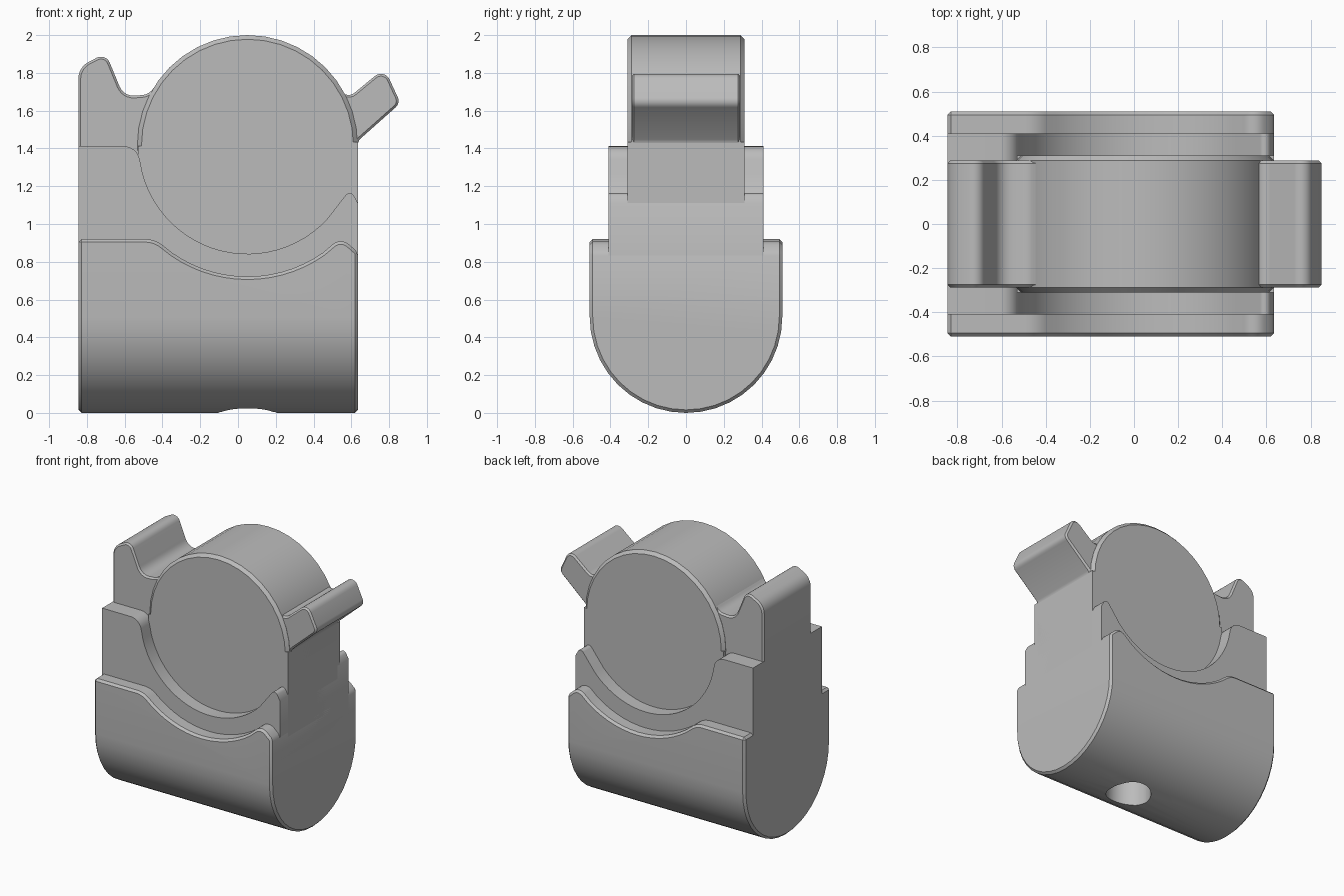
import bpy, bmesh, math
from mathutils import Vector

cube = bpy.data.objects.get("Cube")
if cube:
    bpy.data.objects.remove(cube, do_unlink=True)

grey = bpy.data.materials.new("mid grey")
grey.use_nodes = True
grey.diffuse_color = (0.5, 0.5, 0.5, 1)
grey.node_tree.nodes["Principled BSDF"].inputs["Base Color"].default_value = (0.5, 0.5, 0.5, 1)

LEFT, RIGHT = -0.845, 0.635   # ends of the block
CX, CZ = 0.05, 1.417          # centre of the round drum


def arc(radius, start, end, steps, cx=CX, cz=CZ):
    """Points along an arc, angles in degrees."""
    angles = [math.radians(start + (end - start) * i / steps) for i in range(steps + 1)]
    return [(cx + radius * math.cos(a), cz + radius * math.sin(a)) for a in angles]


def rounded(points, steps=6):
    """Outline whose corners (u, v, radius) are filleted."""
    out = []
    for i, p in enumerate(points):
        c = Vector(p[:2])
        if len(p) < 3:
            out.append(tuple(c))
            continue
        a = Vector(points[i - 1][:2]) - c
        b = Vector(points[(i + 1) % len(points)][:2]) - c
        half = a.angle(b) / 2
        t = min(p[2] / math.tan(half), 0.48 * a.length, 0.48 * b.length)
        radius = t * math.tan(half)
        a.normalize()
        b.normalize()
        centre = c + (a + b).normalized() * (radius / math.sin(half))
        first, last = c + a * t - centre, c + b * t - centre
        for k in range(steps + 1):
            d = first.slerp(last, k / steps)
            out.append(tuple(centre + d * (radius / d.length)))
    return out


def prism(name, outline, low, high, axis="Y"):
    """Extrude an outline along the chosen axis."""
    place = {"X": lambda u, v: (low, u, v),
             "Y": lambda u, v: (u, low, v),
             "Z": lambda u, v: (u, v, low)}[axis]
    step = {"X": (high - low, 0, 0), "Y": (0, high - low, 0), "Z": (0, 0, high - low)}[axis]
    bm = bmesh.new()
    face = bm.faces.new([bm.verts.new(place(u, v)) for u, v in outline])
    new = bmesh.ops.extrude_face_region(bm, geom=[face])["geom"]
    bmesh.ops.translate(bm, vec=step, verts=[g for g in new if isinstance(g, bmesh.types.BMVert)])
    bmesh.ops.recalc_face_normals(bm, faces=bm.faces)
    mesh = bpy.data.meshes.new(name)
    bm.to_mesh(mesh)
    bm.free()
    mesh.materials.append(grey)
    obj = bpy.data.objects.new(name, mesh)
    bpy.context.collection.objects.link(obj)
    return obj


def activate(obj):
    bpy.ops.object.select_all(action="DESELECT")
    obj.select_set(True)
    bpy.context.view_layer.objects.active = obj


def chamfer(obj, width):
    activate(obj)
    mod = obj.modifiers.new("chamfer", "BEVEL")
    mod.width, mod.segments = width, 1
    mod.limit_method, mod.angle_limit = "ANGLE", math.radians(40)
    mod.use_clamp_overlap = False
    bpy.ops.object.modifier_apply(modifier=mod.name)


def cut(obj, cutter, operation):
    cutter.hide_render = True
    activate(obj)
    mod = obj.modifiers.new("cut", "BOOLEAN")
    mod.object, mod.operation, mod.solver = cutter, operation, "EXACT"
    bpy.ops.object.modifier_apply(modifier=mod.name)
    bpy.data.objects.remove(cutter, do_unlink=True)


# Rounded base: a U-shaped bar trimmed by a dished top
u_shape = [(0.51, 1.1)] + arc(0.51, 0, -180, 20, 0, 0.51) + [(-0.51, 1.1)]
base = prism("rounded_base", u_shape, LEFT, RIGHT, "X")
dish = rounded([(LEFT - 0.2, -0.2), (LEFT - 0.2, 0.92), (-0.44, 0.92, 0.15)]
               + arc(0.695, 235, 305, 14)
               + [(0.545, 0.93, 0.07), (RIGHT, 0.85), (RIGHT + 0.2, 0.68), (RIGHT + 0.2, -0.2)])
cut(base, prism("dish_cutter", dish, -0.8, 0.8), "INTERSECT")
chamfer(base, 0.016)

# Round hole in the underside
cut(base, prism("hole_cutter", arc(0.155, 0, 348.75, 31, CX, 0), -0.2, 0.45, "Z"), "DIFFERENCE")

# Middle step that cradles the drum
cradle = rounded([(LEFT, 0.65), (LEFT, 1.412), (-0.535, 1.412, 0.1)]
                 + arc(0.575, 195, 317, 24)
                 + [(0.595, 1.185, 0.05), (RIGHT, 1.11), (RIGHT, 0.65)])
middle = prism("middle_step", cradle, -0.41, 0.41)

# Drum with chamfered rims, and the flat wall behind the cradle
drum = prism("drum", arc(0.583, 0, 351, 39), -0.31, 0.31)
chamfer(drum, 0.022)
wall = prism("drum_wall", [(-0.53, 0.8), (RIGHT, 0.8), (RIGHT, 1.435), (-0.53, 1.412)], -0.31, 0.31)

# Core carrying the upright tab and the slanted tab
tabs = rounded([(LEFT, 1.0), (LEFT, 1.83, 0.1), (-0.70, 1.905, 0.05), (-0.605, 1.675, 0.08),
                (-0.475, 1.685, 0.08), (-0.40, 1.775), (0.495, 1.775), (0.575, 1.66, 0.05),
                (0.775, 1.825, 0.05), (0.86, 1.64, 0.045), (RIGHT, 1.44), (RIGHT, 1.0)])
core = prism("tab_core", tabs, -0.287, 0.287)
chamfer(core, 0.012)

for part in (base, middle, drum, wall, core):
    activate(part)
    bpy.ops.object.shade_smooth_by_angle(angle=math.radians(30))
